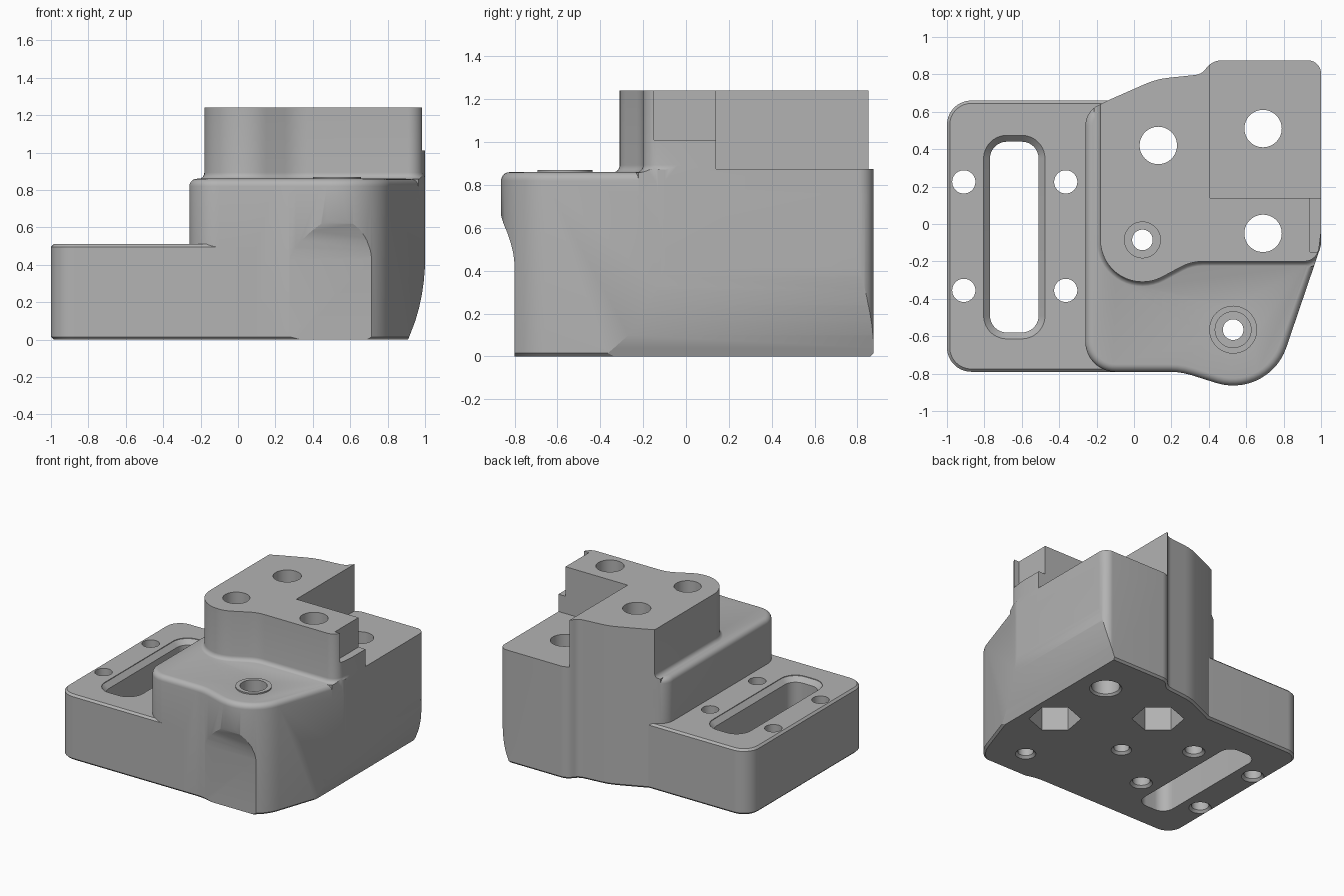
import bpy, bmesh, math
from mathutils import Vector

if "Cube" in bpy.data.objects:
    bpy.data.objects.remove(bpy.data.objects["Cube"])

grey = bpy.data.materials.new("plain grey")
grey.diffuse_color = (0.45, 0.45, 0.45, 1)
grey.use_nodes = True
grey.node_tree.nodes["Principled BSDF"].inputs["Base Color"].default_value = grey.diffuse_color


def rounded(corners):
    """Counter-clockwise polygon of (x, y, radius) with its corners turned into arcs."""
    out, n = [], len(corners)
    for i, (x, y, r) in enumerate(corners):
        p = Vector((x, y))
        a = (Vector(corners[i - 1][:2]) - p).normalized()
        b = (Vector(corners[(i + 1) % n][:2]) - p).normalized()
        if r == 0:
            out.append(p)
            continue
        half = a.angle(b) / 2
        centre = p + (a + b).normalized() * (r / math.sin(half))
        s = p + a * (r / math.tan(half)) - centre
        e = p + b * (r / math.tan(half)) - centre
        turn = math.pi - 2 * half
        if s.x * e.y - s.y * e.x < 0:
            turn = -turn
        steps = max(3, round(abs(turn) / math.radians(7)))
        for k in range(steps + 1):
            t = turn * k / steps
            c, q = math.cos(t), math.sin(t)
            out.append(centre + Vector((s.x * c - s.y * q, s.x * q + s.y * c)))
    return out


def offset(pts, d):
    """Move an outline outwards by d."""
    out = []
    for i, p in enumerate(pts):
        a = (p - pts[i - 1]).normalized()
        b = (pts[(i + 1) % len(pts)] - p).normalized()
        n = Vector((a.y + b.y, -a.x - b.x)).normalized()
        out.append(p + n * (d / max(0.3, n.dot(Vector((a.y, -a.x))))))
    return out


def loft(name, pts, levels, axes="xyz"):
    """Stack an outline at (offset, height) levels; axes says where its u, v, w go."""
    bm = bmesh.new()
    rings = []
    for d, w in levels:
        ring = []
        for p in offset(pts, d):
            co = dict(zip(axes, (p.x, p.y, w)))
            ring.append(bm.verts.new((co["x"], co["y"], co["z"])))
        rings.append(ring)
    n = len(pts)
    for lo, hi in zip(rings, rings[1:]):
        for i in range(n):
            j = (i + 1) % n
            bm.faces.new((lo[i], lo[j], hi[j], hi[i]))
    bm.faces.new(rings[0][::-1])
    bm.faces.new(rings[-1])
    bmesh.ops.recalc_face_normals(bm, faces=bm.faces)
    me = bpy.data.meshes.new(name)
    bm.to_mesh(me)
    bm.free()
    me.materials.append(grey)
    ob = bpy.data.objects.new(name, me)
    bpy.context.collection.objects.link(ob)
    return ob


def combine(target, other, op):
    m = target.modifiers.new("cut", "BOOLEAN")
    m.operation, m.object, m.solver = op, other, "EXACT"
    bpy.context.view_layer.objects.active = target
    bpy.ops.object.modifier_apply(modifier=m.name)
    bpy.data.objects.remove(other)


def box(x0, x1, y0, y1, z0, z1):
    pts = [Vector(p) for p in ((x0, y0), (x1, y0), (x1, y1), (x0, y1))]
    return loft("box_cutter", pts, [(0, z0), (0, z1)])


def drill(x, y, levels, sides=48, turn=0):
    """Cut a round or many-sided hole from (radius, height) levels."""
    pts = [Vector((x + math.cos(turn + math.tau * i / sides),
                   y + math.sin(turn + math.tau * i / sides))) for i in range(sides)]
    k = math.cos(math.pi / sides)
    combine(body, loft("drill", pts, [((r - 1) * k, z) for r, z in levels]), "DIFFERENCE")


def fillet(r, z, inside):
    """Quarter-round levels: a rounded top edge, or a flared foot."""
    steps = [math.pi / 2 * i / 6 for i in range(7)]
    if inside:
        return [(r * (math.cos(t) - 1), z - r + r * math.sin(t)) for t in steps]
    return [(r * (1 - math.sin(t)), z + r - r * math.cos(t)) for t in steps]


# Main block with a rounded top edge
outline = rounded([
    (-0.26, -0.79, 0.16), (0.25, -0.79, 0.4), (0.72, -0.938, 0.3), (1, -0.115, 0.1),
    (1, 0.875, 0.07), (0.42, 0.875, 0.1), (0.36, 0.80, 0.08), (0.12, 0.775, 0.4),
    (-0.13, 0.665, 0.15), (-0.26, 0.60, 0.12)])
body = loft("bracket_body", outline, [(-0.015, 0), (0, 0.015)] + fillet(0.04, 0.86, True))

# Upper tower with a flared foot, trimmed to the block outline
tower_outline = rounded([
    (-0.18, -0.46, 0.225), (0.306, -0.2, 0.25), (0.98, -0.2, 0.08), (1.03, 0.2, 0),
    (1.03, 0.95, 0), (0, 0.95, 0), (-0.18, 0.66, 0.12)])
tower = loft("tower", tower_outline, [(0.035, 0.75)] + fillet(0.035, 0.858, False) + [(0, 1.24)])
combine(tower, loft("trim", outline, [(0, 0.3), (0, 1.4)]), "INTERSECT")
combine(tower, box(0.405, 1.2, 0.14, 1.2, 0.875, 1.4), "DIFFERENCE")
combine(tower, box(0.94, 1.2, -0.15, 0.3, 1.01, 1.4), "DIFFERENCE")
combine(body, tower, "UNION")

# Low flange on the left
flange = rounded([(-1, -0.79, 0.13), (0.1, -0.79, 0), (0.1, 0.66, 0), (-1, 0.66, 0.13)])
combine(body, loft("flange", flange, [(-0.015, 0), (0, 0.015), (0, 0.495), (-0.015, 0.51)]), "UNION")

# Raised pad around the front screw hole
pad = [Vector((0.53 + 0.128 * math.cos(math.tau * i / 48), -0.565 + 0.128 * math.sin(math.tau * i / 48)))
       for i in range(48)]
combine(body, loft("pad", pad, [(0, 0.8), (0, 0.87)]), "UNION")

# Curved undercut along the right side
under = [Vector(p) for p in ((0.905, -0.01), (1.3, -0.01), (1.3, 0.45), (1.001, 0.45), (0.999, 0.38),
                             (0.993, 0.31), (0.983, 0.24), (0.968, 0.17), (0.948, 0.1), (0.925, 0.04))]
combine(body, loft("undercut", under, [(0, -1.2), (0, 1.2)], "xzy"), "DIFFERENCE")

# Scoop below the front bulge
scoop = [Vector(p) for p in ((-1.2, -0.1), (-0.8, -0.1), (-0.8, 0.43), (-0.806, 0.48), (-0.818, 0.53),
                             (-0.835, 0.58), (-0.852, 0.62), (-0.864, 0.66), (-0.872, 0.72), (-1.2, 0.72))]
combine(body, loft("scoop", scoop, [(0, 0.1), (0, 1.2)], "yzx"), "DIFFERENCE")

# Long slot with a flared rim
slot = rounded([(-0.77, -0.58, 0.09), (-0.51, -0.58, 0.09), (-0.51, 0.44, 0.09), (-0.77, 0.44, 0.09)])
combine(body, loft("slot", slot, [(0, -0.1), (0, 0.47), (0.034, 0.505), (0.034, 0.6)]), "DIFFERENCE")

# Flange screw holes, countersunk below
for x in (-0.91, -0.365):
    for y in (-0.355, 0.225):
        drill(x, y, [(0.08, -0.1), (0.08, 0), (0.062, 0.018), (0.062, 0.6)])

# Counterbored screw holes
for x, y, floor in ((0.045, -0.085, 0.5), (0.53, -0.565, 0.5)):
    drill(x, y, [(0.073, -0.1), (0.073, 0), (0.055, 0.018), (0.055, 0.7)])
    drill(x, y, [(0.096, floor), (0.096, 1.4)])

# Large rod holes, two with six-sided nut pockets underneath
for x, y in ((0.13, 0.42), (0.69, 0.51), (0.69, -0.05)):
    drill(x, y, [(0.115, -0.1), (0.115, 0), (0.1, 0.015), (0.1, 1.4)])
for x, y in ((0.13, 0.42), (0.69, -0.05)):
    drill(x, y, [(0.185, -0.1), (0.185, 0.3)], 6, math.radians(20))

# Smooth the curved walls, keep the edges crisp
bpy.ops.object.select_all(action="DESELECT")
body.select_set(True)
bpy.context.view_layer.objects.active = body
bpy.ops.object.shade_smooth_by_angle(angle=math.radians(25))
